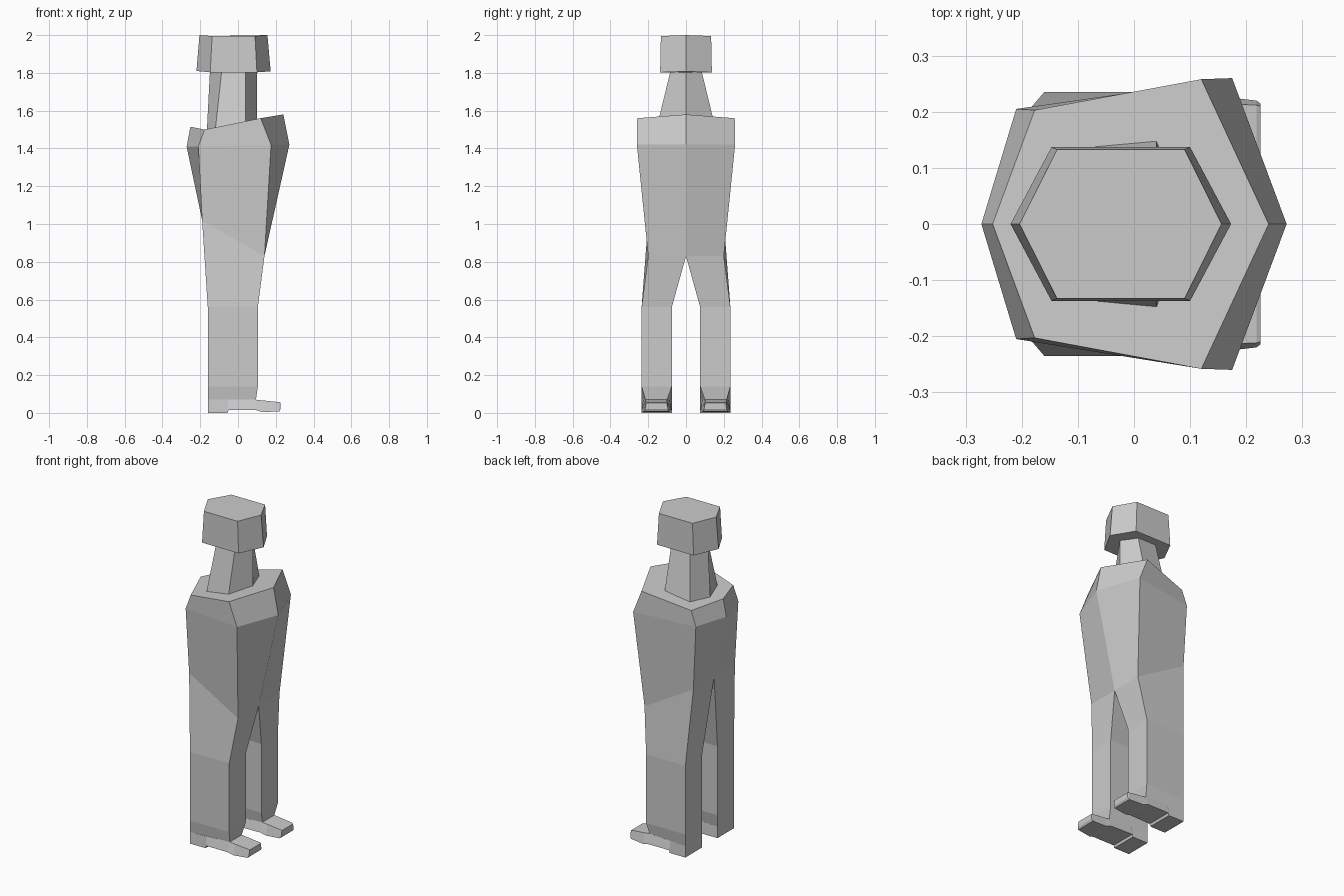
import bpy, bmesh

if "Cube" in bpy.data.objects:
    bpy.data.objects.remove(bpy.data.objects["Cube"])

grey = bpy.data.materials.new("light grey")
grey.diffuse_color = (0.6, 0.6, 0.6, 1)
grey.use_nodes = True
grey.node_tree.nodes["Principled BSDF"].inputs["Base Color"].default_value = grey.diffuse_color


def loft(name, rings, cap_start=True, cap_end=True):
    """Skin a list of closed rings with flat faces."""
    bm = bmesh.new()
    vs = [[bm.verts.new(p) for p in r] for r in rings]
    n = len(rings[0])
    for a, b in zip(vs, vs[1:]):
        for i in range(n):
            j = (i + 1) % n
            bm.faces.new((a[i], a[j], b[j], b[i]))
    if cap_start:
        bm.faces.new(vs[0][::-1])
    if cap_end:
        bm.faces.new(vs[-1])
    bmesh.ops.recalc_face_normals(bm, faces=bm.faces)
    me = bpy.data.meshes.new(name)
    bm.to_mesh(me)
    bm.free()
    me.materials.append(grey)
    ob = bpy.data.objects.new(name, me)
    bpy.context.collection.objects.link(ob)
    return ob


def hexa(back, back_side, front_side, front):
    """Six-sided ring: centre points are (x, z), side points (x, y, z)."""
    bx, by, bz = back_side
    fx, fy, fz = front_side
    return [(back[0], 0, back[1]), (bx, -by, bz), (fx, -fy, fz),
            (front[0], 0, front[1]), (fx, fy, fz), (bx, by, bz)]


# Torso, open below where the legs continue it
loft("torso", [
    hexa((-.19, 1.02), (-.19, .20, 1.02), (.14, .20, .83), (.14, .83)),
    hexa((-.272, 1.41), (-.21, .205, 1.41), (.175, .26, 1.42), (.272, 1.42)),
    hexa((-.252, 1.515), (-.177, .203, 1.50), (.12, .258, 1.56), (.24, 1.58)),
], cap_start=False)

# Neck
loft("neck", [
    hexa((-.165, 1.49), (-.12, .135, 1.50), (.04, .148, 1.54), (.10, 1.55)),
    hexa((-.148, 1.82), (-.085, .08, 1.82), (.04, .08, 1.82), (.10, 1.82)),
])

# Head
loft("head", [
    hexa((-.22, 1.81), (-.147, .137, 1.803), (.10, .137, 1.803), (.173, 1.808)),
    hexa((-.204, 2.0), (-.137, .133, 1.995), (.09, .133, 1.995), (.156, 2.0)),
])


def leg_ring(xb, zb, xf, zf, y0, y1, f0=None, f1=None):
    """Four-sided leg ring; f0 and f1 narrow its front edge."""
    f0 = y0 if f0 is None else f0
    f1 = y1 if f1 is None else f1
    return [(xb, y0, zb), (xf, f0, zf), (xf, f1, zf), (xb, y1, zb)]


def foot_ring(x, zb, zt, b0, b1, t0, t1):
    """Upright four-sided ring across the foot."""
    return [(x, b0, zb), (x, b1, zb), (x, t1, zt), (x, t0, zt)]


for side, s in (("left", 1), ("right", -1)):
    parts = [
        # Leg, tapering at the front above the foot
        loft(side + "_leg", [
            leg_ring(-.19, 1.02, .14, .83, 0, .20),
            leg_ring(-.16, .56, .105, .56, .075, .235),
            leg_ring(-.16, .14, .105, .14, .075, .235),
            leg_ring(-.16, .07, .095, .07, .075, .235, .10, .215),
        ], cap_start=False, cap_end=False),
        # Heel, arch and toe
        loft(side + "_foot", [
            foot_ring(-.16, 0, .07, .075, .235, .075, .235),
            foot_ring(-.055, 0, .07, .075, .235, .085, .227),
            foot_ring(-.05, .015, .07, .075, .235, .085, .227),
            foot_ring(.095, .015, .07, .08, .235, .10, .215),
            foot_ring(.13, .004, .066, .085, .23, .10, .215),
            foot_ring(.218, .008, .057, .092, .22, .10, .212),
            foot_ring(.225, .02, .053, .095, .215, .102, .21),
        ]),
    ]
    # Mirror the right side across the middle
    if s < 0:
        for ob in parts:
            for v in ob.data.vertices:
                v.co.y *= -1
            ob.data.flip_normals()
